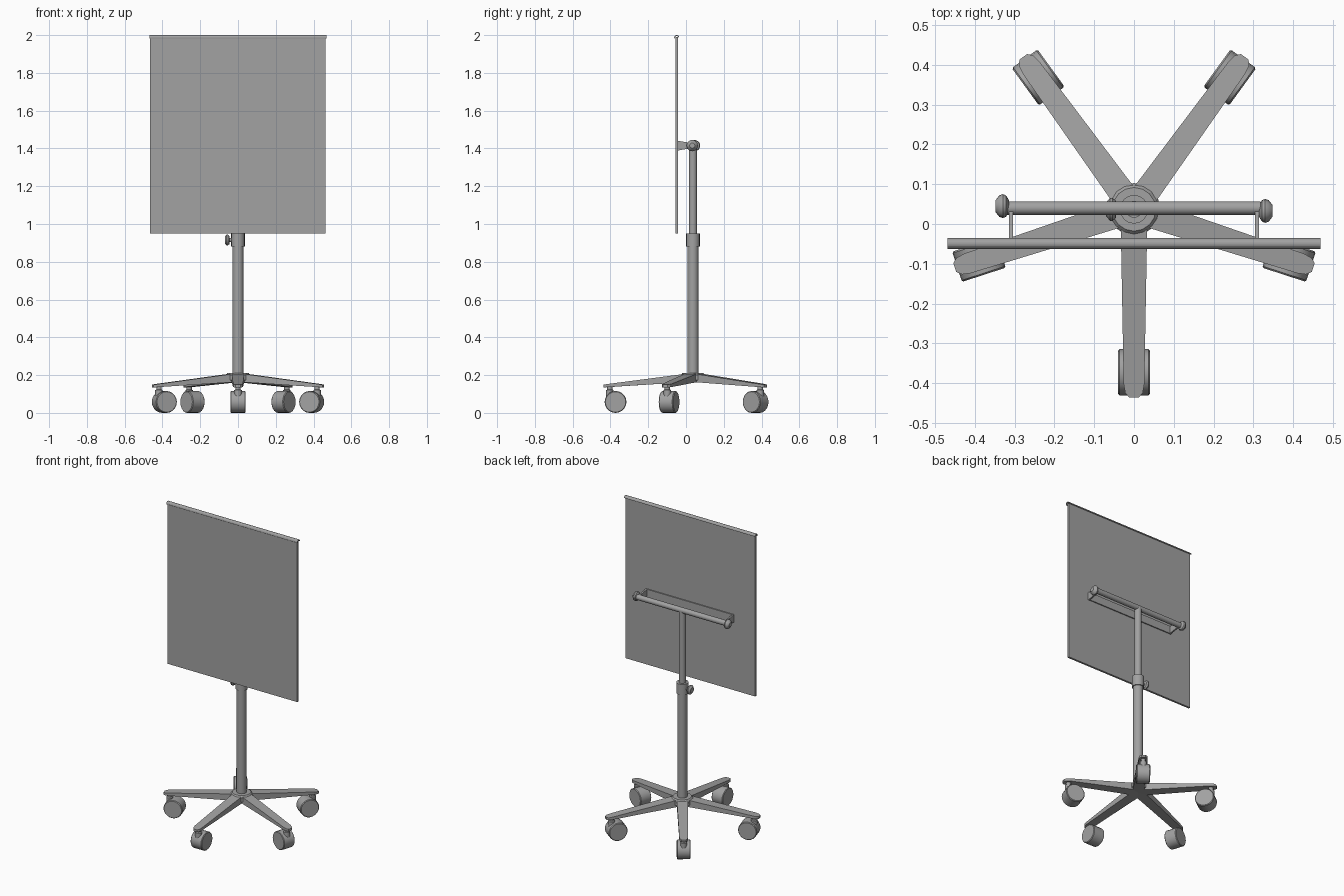
import bpy, bmesh, math
from mathutils import Matrix, Vector

cube = bpy.data.objects.get("Cube")
if cube:
    bpy.data.objects.remove(cube, do_unlink=True)

grey = bpy.data.materials.new("mid_grey")
grey.use_nodes = True
grey.diffuse_color = (0.36, 0.36, 0.36, 1)
grey.node_tree.nodes["Principled BSDF"].inputs["Base Color"].default_value = (0.36, 0.36, 0.36, 1)

AXIS_Y = 0.037          # the stand's centre line
BAR_Z = 1.415


def finish(name, bm, smooth=True):
    bmesh.ops.recalc_face_normals(bm, faces=bm.faces)
    mesh = bpy.data.meshes.new(name)
    bm.to_mesh(mesh)
    bm.free()
    mesh.materials.append(grey)
    obj = bpy.data.objects.new(name, mesh)
    bpy.context.collection.objects.link(obj)
    if smooth:
        bpy.ops.object.select_all(action='DESELECT')
        obj.select_set(True)
        bpy.context.view_layer.objects.active = obj
        bpy.ops.object.shade_smooth_by_angle(angle=math.radians(35))
    return obj


def turned(name, profile, origin, axis=(0, 0, 1), sides=24, smooth=True):
    """Solid of revolution from (radius, distance along axis) pairs."""
    bm = bmesh.new()
    rings = [[bm.verts.new((r * math.cos(2 * math.pi * i / sides),
                            r * math.sin(2 * math.pi * i / sides), h))
              for i in range(sides)] for r, h in profile]
    for a, b in zip(rings, rings[1:]):
        for i in range(sides):
            j = (i + 1) % sides
            bm.faces.new((a[i], a[j], b[j], b[i]))
    bm.faces.new(rings[0])
    bm.faces.new(rings[-1])
    turn = Vector((0, 0, 1)).rotation_difference(Vector(axis)).to_matrix().to_4x4()
    bm.transform(Matrix.Translation(origin) @ turn)
    return finish(name, bm, smooth)


def box(name, low, high):
    bm = bmesh.new()
    bmesh.ops.create_cube(bm, size=1)
    for v in bm.verts:
        v.co = [lo if c < 0 else hi for c, lo, hi in zip(v.co, low, high)]
    return finish(name, bm, False)


def extruded(name, points, vector, matrix=Matrix()):
    """Prism made by sweeping a closed outline along a vector."""
    bm = bmesh.new()
    face = bm.faces.new([bm.verts.new(p) for p in points])
    new = bmesh.ops.extrude_face_region(bm, geom=[face])["geom"]
    bmesh.ops.translate(bm, verts=[g for g in new if isinstance(g, bmesh.types.BMVert)], vec=vector)
    bm.transform(matrix)
    return finish(name, bm, False)


# Base: hub and five sloping legs with castors
turned("base_hub", [(0.05, 0.165), (0.066, 0.175), (0.066, 0.2), (0.055, 0.212)],
       (0, AXIS_Y, 0), sides=16, smooth=False)

leg_outline = [(0.0, 0.034), (0.44, 0.026), (0.462, 0.022), (0.474, 0.012)]
leg_outline += [(x, -y) for x, y in reversed(leg_outline)]
for n in range(5):
    angle = math.radians(-90 + 72 * n)
    place = Matrix.Translation((0, AXIS_Y, 0)) @ Matrix.Rotation(angle, 4, 'Z')
    leg = extruded(f"leg_{n + 1}", [(x, y, 0) for x, y in leg_outline], (0, 0, 1))
    for v in leg.data.vertices:
        t = max(0, v.co.x - 0.06) / 0.41
        top, bottom = 0.212 - 0.062 * t, 0.165 - 0.03 * t
        v.co.z = top if v.co.z > 0.5 else bottom
        if v.co.z == bottom:
            v.co.y *= 0.85
    leg.data.transform(place)

    turned(f"castor_stem_{n + 1}", [(0.02, 0.085), (0.02, 0.12), (0.014, 0.124), (0.014, 0.145)],
           place @ Vector((0.44, 0, 0)), sides=16)
    side = place.to_3x3() @ Vector((0, 1, 0))
    turned(f"castor_wheel_{n + 1}", [(0.054, -0.04), (0.058, -0.036), (0.058, 0.036), (0.054, 0.04)],
           place @ Vector((0.41, 0, 0.058)), side, sides=20)

# Telescopic post with clamp collar and tightening knob
turned("lower_post", [(0.029, 0.19), (0.029, 0.89)], (0, AXIS_Y, 0))
turned("clamp_collar", [(0.036, 0.88), (0.036, 0.95)], (0, AXIS_Y, 0), sides=16)
turned("upper_post", [(0.021, 0.9), (0.021, BAR_Z)], (0, AXIS_Y, 0))
turned("clamp_knob", [(0.01, 0), (0.01, 0.01), (0.022, 0.012), (0.029, 0.02), (0.029, 0.026), (0.018, 0.036)],
       (-0.034, AXIS_Y, 0.915), (-1, 0, 0), sides=16)

# Crossbar with end knobs
turned("crossbar", [(0.017, -0.318), (0.017, 0.318)], (0, AXIS_Y + 0.003, BAR_Z), (1, 0, 0))
for side, label, y in ((1, "left", 0.033), (-1, "right", 0.045)):
    turned(f"{label}_end_knob",
           [(0.014, 0), (0.027, 0.008), (0.03, 0.016), (0.027, 0.025), (0.014, 0.035)],
           (side * 0.314, y, BAR_Z), (side, 0, 0), sides=16)

# Open bracket joining crossbar and board
box("bracket_back_plate", (-0.315, -0.045, 1.39), (0.315, -0.035, 1.44))
arm = [(-0.04, 1.39), (-0.005, 1.396), (0.04, 1.402), (0.04, 1.428), (-0.005, 1.434), (-0.04, 1.44)]
for x, label in ((0.305, "left"), (-0.315, "right")):
    extruded(f"{label}_bracket_arm", [(x, y, z) for y, z in arm], (0.01, 0, 0))

# Display board and hooked top rail
box("board", (-0.465, -0.055, 0.95), (0.462, -0.042, 1.99))
arc = [math.radians(200 - 20 * i) for i in range(11)]
hook = [(r * math.cos(a), r * math.sin(a)) for r, angles in ((0.0135, arc), (0.009, arc[::-1])) for a in angles]
extruded("top_rail", [(-0.469, -0.049 + y, 1.9865 + z) for y, z in hook], (0.938, 0, 0))
